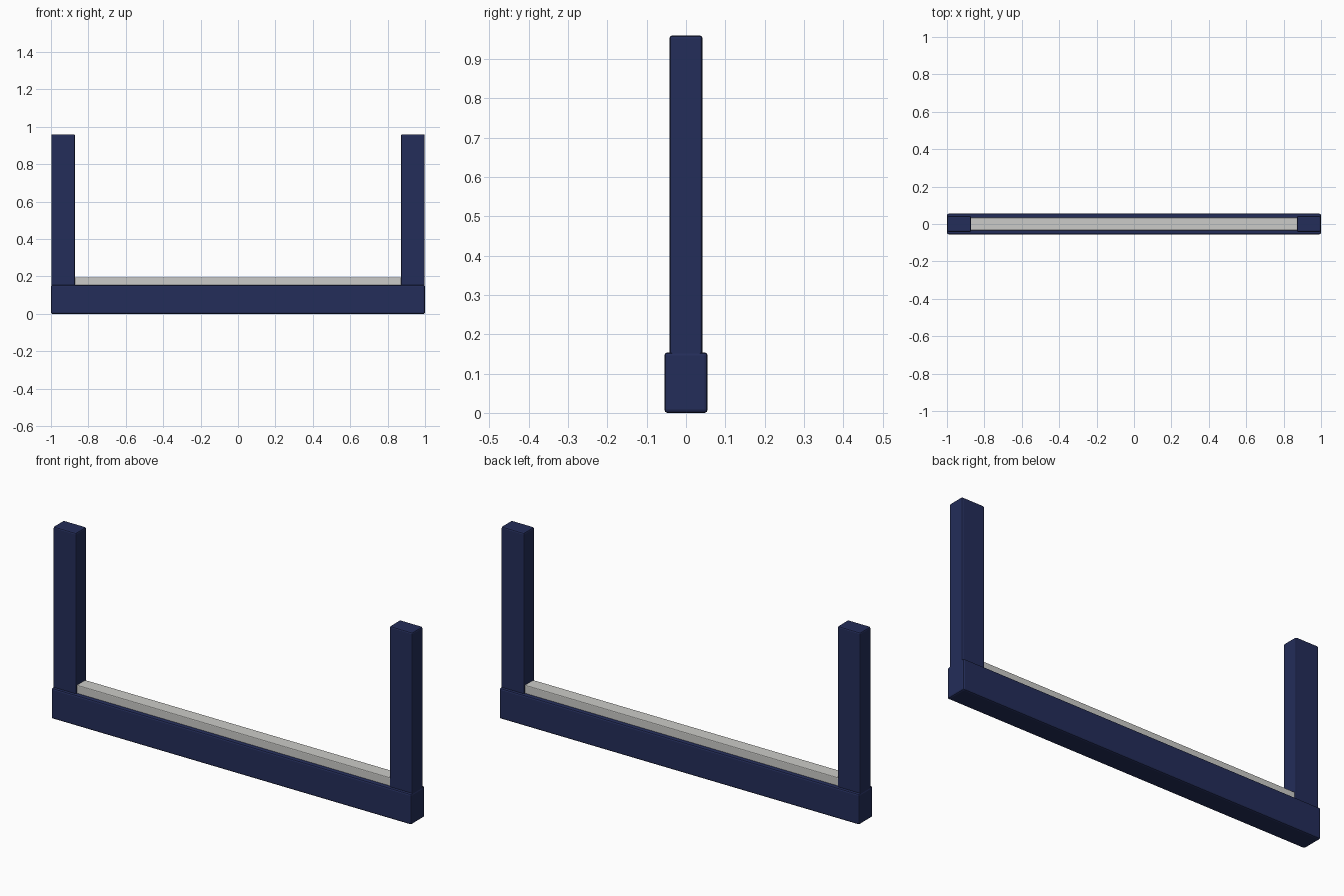
import bpy

if "Cube" in bpy.data.objects:
    bpy.data.objects.remove(bpy.data.objects["Cube"])


def material(name, rgb):
    m = bpy.data.materials.new(name)
    m.diffuse_color = (*rgb, 1.0)
    m.use_nodes = True
    m.node_tree.nodes["Principled BSDF"].inputs["Base Color"].default_value = m.diffuse_color
    return m


navy = material("navy_blue", (0.017, 0.026, 0.100))
grey = material("light_grey", (0.60, 0.60, 0.58))


def box(name, x, y, z, mat, bevel):
    """Bevelled box from (min, max) ranges on each axis."""
    bpy.ops.mesh.primitive_cube_add(
        size=1, location=[(r[0] + r[1]) / 2 for r in (x, y, z)])
    ob = bpy.context.object
    ob.name = name
    ob.scale = [r[1] - r[0] for r in (x, y, z)]
    bpy.ops.object.transform_apply(location=False, rotation=False, scale=True)
    ob.data.materials.append(mat)
    mod = ob.modifiers.new("soft_edges", 'BEVEL')
    mod.width = bevel
    mod.segments = 2
    return ob


# Long base rail
box("base_rail", (-1.0, 1.0), (-0.055, 0.055), (0.0, 0.154), navy, 0.008)

# Upright posts at both ends
for side, name in ((-1, "left_post"), (1, "right_post")):
    box(name, sorted((side * 0.871, side * 0.998)), (-0.042, 0.042),
        (0.13, 0.96), navy, 0.007)

# Pale strip between the posts
box("sill_strip", (-0.873, 0.873), (-0.034, 0.034), (0.13, 0.195), grey, 0.004)
